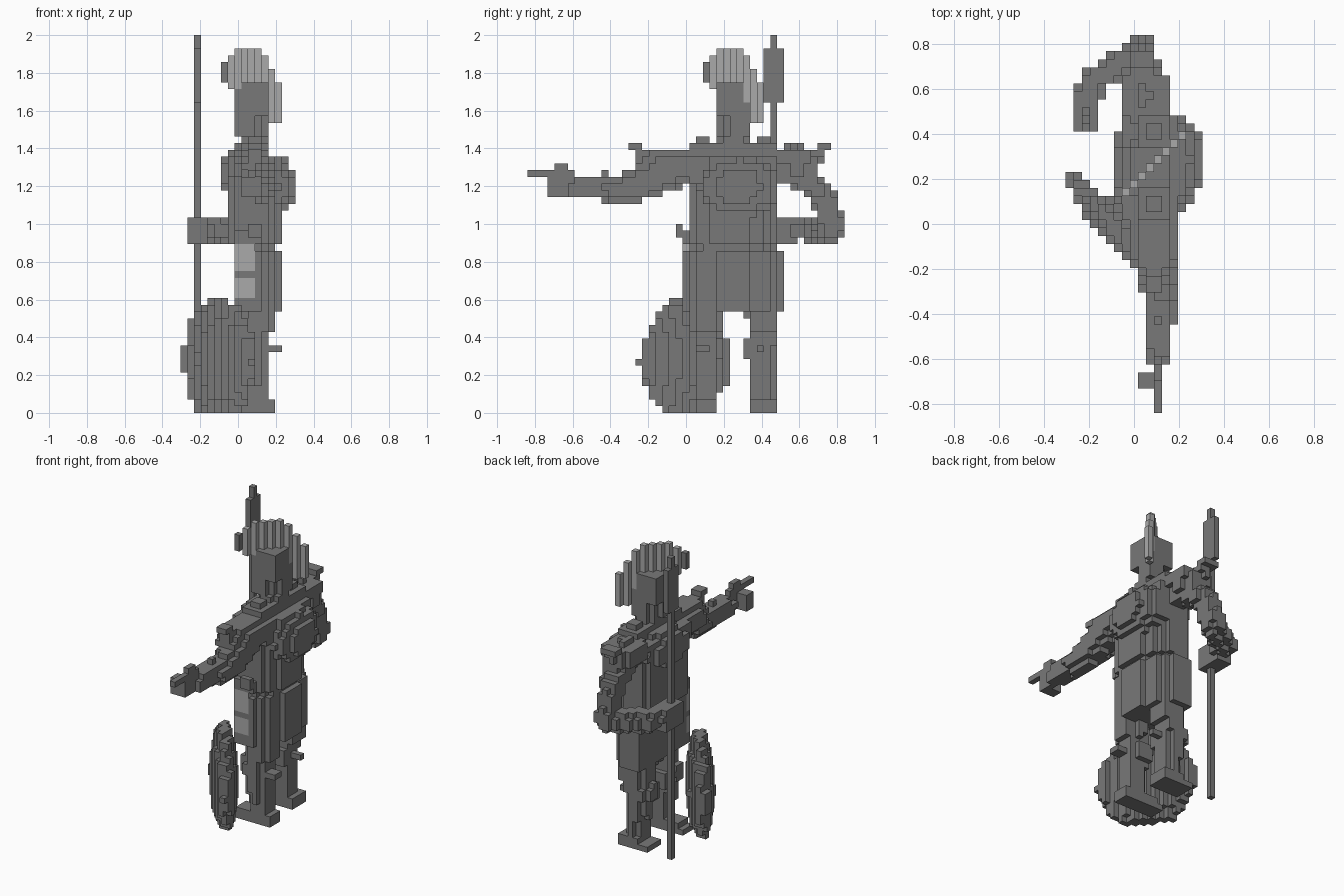
import bpy, bmesh
from mathutils import Vector

cube = bpy.data.objects.get("Cube")
if cube:
    bpy.data.objects.remove(cube, do_unlink=True)

# block grid that the whole figure is carved on
V = 1 / 28
NX, NY, NZ = 17, 47, 56
grid = {}
DIRS = [Vector(d) for d in ((1, 0, 0), (-1, 0, 0), (0, 1, 0), (0, -1, 0), (0, 0, 1), (0, 0, -1))]


def place(i, j, k):
    return Vector(((i - NX / 2) * V, (j - NY / 2) * V, k * V))


CELLS = [((i, j, k), place(i + .5, j + .5, k + .5))
         for i in range(NX) for j in range(NY) for k in range(NZ)]


def material(name, value):
    m = bpy.data.materials.new(name)
    m.use_nodes = True
    col = (value, value, value, 1)
    m.diffuse_color = col
    m.node_tree.nodes["Principled BSDF"].inputs["Base Color"].default_value = col
    return m


dark = material("dark_grey", .19)
light = material("light_grey", .40)


# shape tests
def box(x0, x1, y0, y1, z0, z1):
    return lambda p: x0 < p.x < x1 and y0 < p.y < y1 and z0 < p.z < z1


def ellipsoid(c, r, power=2):
    return lambda p: sum(abs((p[n] - c[n]) / r[n]) ** power for n in range(3)) < 1


def column(x, y, rx, ry, z0, z1, power=2, front=-1):
    """Upright rounded column, cut flat at x = front."""
    return lambda p: (p.x > front and z0 < p.z < z1
                      and abs((p.x - x) / rx) ** power + abs((p.y - y) / ry) ** power < 1)


def limb(a, b, ra, rb):
    a, b = Vector(a), Vector(b)
    d = b - a

    def test(p):
        t = max(0, min(1, (p - a).dot(d) / d.length_squared))
        return (p - a - d * t).length < ra + (rb - ra) * t
    return test


parts = {}


def part(name, mat, *tests):
    """Claim the free blocks that lie inside any of the shapes."""
    parts[name] = mat
    for cell, p in CELLS:
        if cell not in grid and any(t(p) for t in tests):
            grid[cell] = name


# crest: a diagonal row of upright blocks with a falling tail
tops = (53, 54, 54, 54, 54, 53, 51, 49)
bottoms = (48, 48, 47, 47, 47, 46, 43, 43)
for n in range(len(tops)):
    for k in range(bottoms[n], tops[n]):
        grid[(7 + n, 27 + n, k)] = "helmet_crest"
parts["helmet_crest"] = light
for k in range(49, 52):
    grid[(6, 26, k)] = "crest_front"
parts["crest_front"] = dark

# light plates on the hip
part("hip_plates", light,
     box(-.018, .089, -.018, .018, .60, .715), box(-.018, .089, -.018, .018, .75, .895))


# head, with a chin that is narrow across its diagonal facing
def chin(p):
    return box(-.018, .161, .16, .34, 1.46, 1.57)(p) and abs(p.x - .075 - p.y + .25) < .085


part("head", dark,
     column(.075, .25, .10, .10, 1.56, 1.75, 4), chin,
     box(.15, .165, .19, .31, 1.55, 1.68))
part("neck", dark, column(.085, .25, .07, .08, 1.38, 1.48))

# torso
part("torso", dark,
     column(.06, .245, .165, .24, .90, 1.20, 2.3, -.054),
     column(.075, .25, .145, .25, 1.20, 1.36, 3),
     ellipsoid((.02, .25, 1.27), (.125, .24, .13)),
     ellipsoid((.18, .28, 1.20), (.125, .22, .17)),
     box(.02, .165, -.20, .66, 1.32, 1.395),
     box(.02, .165, .02, .47, 1.39, 1.43))

# belt and skirt, flat in front and rounded behind
part("belt", dark,
     column(.04, .23, .18, .25, .89, .97, 2.2, -.018),
     box(.05, .125, -.055, 0, .93, 1.0))
part("skirt", dark,
     column(.04, .23, .16, .252, .85, .90, 2, -.018),
     column(.05, .25, .175, .27, .535, .86, 2, -.018))

# legs with knee guards and feet
for side, x, y, toe in (("right", .10, .10, -.10), ("left", .07, .405, -.055)):
    part(side + "_leg", dark,
         limb((x, y, .58), (x - .01, y, .34), .088, .075),
         limb((x - .01, y, .32), (x, y, .04), .075, .058),
         box(x - .05, x + .06, y - .055, y + .055, .07, .26))
    s = 1 if side == "right" else -1
    part(side + "_knee_guard", dark,
         ellipsoid((x - .05, y, .37), (.07, .075, .075)),
         box(x - .10, x + .04, min(y, y + s * .09), max(y, y + s * .09), .28, .39),
         box(x + .02, x + .132, y - .04, y + .02, .32, .36),
         box(x + .02, x + .096, y - .06, y + .06, .43, .54))
    part(side + "_foot", dark,
         box(toe, x + .065, y - .055, y + .06, 0, .04),
         box(toe + .06, x + .096, y - .055, y + .06, 0, .075))

# right arm, stretched out to the side
part("right_shoulder", dark,
     ellipsoid((.09, -.07, 1.30), (.115, .21, .105)),
     box(.05, .13, -.305, -.235, 1.39, 1.43),
     box(.05, .13, -.27, -.13, 1.35, 1.395),
     box(.05, .13, .05, .125, 1.39, 1.465),
     box(-.055, .05, .0, .10, 1.26, 1.36))
part("right_arm", dark,
     limb((.10, -.05, 1.27), (.12, -.28, 1.20), .085, .085),
     limb((.12, -.28, 1.19), (.11, -.58, 1.19), .08, .055),
     box(.09, .125, -.45, -.40, 1.22, 1.285))
part("right_hand", dark,
     box(.089, .125, -.735, -.56, 1.14, 1.25),
     box(.018, .10, -.735, -.66, 1.14, 1.25),
     box(.089, .125, -.84, -.59, 1.25, 1.285),
     box(.089, .125, -.70, -.625, 1.25, 1.322))

# left arm, bent to hold the spear
part("left_shoulder", dark,
     ellipsoid((.04, .57, 1.33), (.11, .15, .085)),
     box(-.02, .09, .69, .765, 1.39, 1.43),
     box(.02, .10, .60, .73, 1.35, 1.40),
     box(.0, .12, .46, .60, 1.21, 1.32),
     box(.05, .125, .37, .45, 1.42, 1.465))
part("left_arm", dark,
     limb((.07, .58, 1.29), (.04, .72, 1.16), .085, .065),
     limb((.04, .72, 1.16), (.035, .775, 1.0), .065, .065),
     limb((.02, .765, .97), (-.18, .64, .97), .065, .062))
part("left_hand", dark, box(-.27, -.16, .41, .59, .89, 1.03), limb((-.18, .64, .97), (-.2, .57, .97), .06, .06))

# spear
part("spear_shaft", dark, box(-.233, -.195, .445, .484, 0, 2))
part("spear_blade", dark, box(-.233, -.195, .41, .52, 1.64, 1.93))

# round shield, leaning upright in front of the right leg
centre = Vector((-.10, -.005, .28))
along = Vector((.63, -.776, 0))
normal = Vector((-.776, -.63, 0))


def shield(p):
    d = p - centre
    r = abs(d.dot(along) / .30) ** 1.7 + abs(d.z / .335) ** 1.7
    return r < 1 and abs(d.dot(normal)) < .022 + .05 * (1 - r)


part("shield", dark, shield)

# turn the blocks of each part into a mesh of its outer faces
for name, mat in parts.items():
    bm = bmesh.new()
    verts = {}

    def corner(v):
        key = tuple(round(c) for c in v)
        if key not in verts:
            verts[key] = bm.verts.new(place(*key))
        return verts[key]

    for cell, owner in grid.items():
        if owner != name:
            continue
        mid = Vector(cell) + Vector((.5, .5, .5))
        for d in DIRS:
            if tuple(round(c) for c in Vector(cell) + d) in grid:
                continue
            u = Vector((d.y, d.z, d.x))
            w = d.cross(u)
            bm.faces.new([corner(mid + (d + u * a + w * b) / 2)
                          for a, b in ((-1, -1), (1, -1), (1, 1), (-1, 1))])
    mesh = bpy.data.meshes.new(name)
    bm.to_mesh(mesh)
    bm.free()
    mesh.materials.append(mat)
    bpy.context.scene.collection.objects.link(bpy.data.objects.new(name, mesh))
